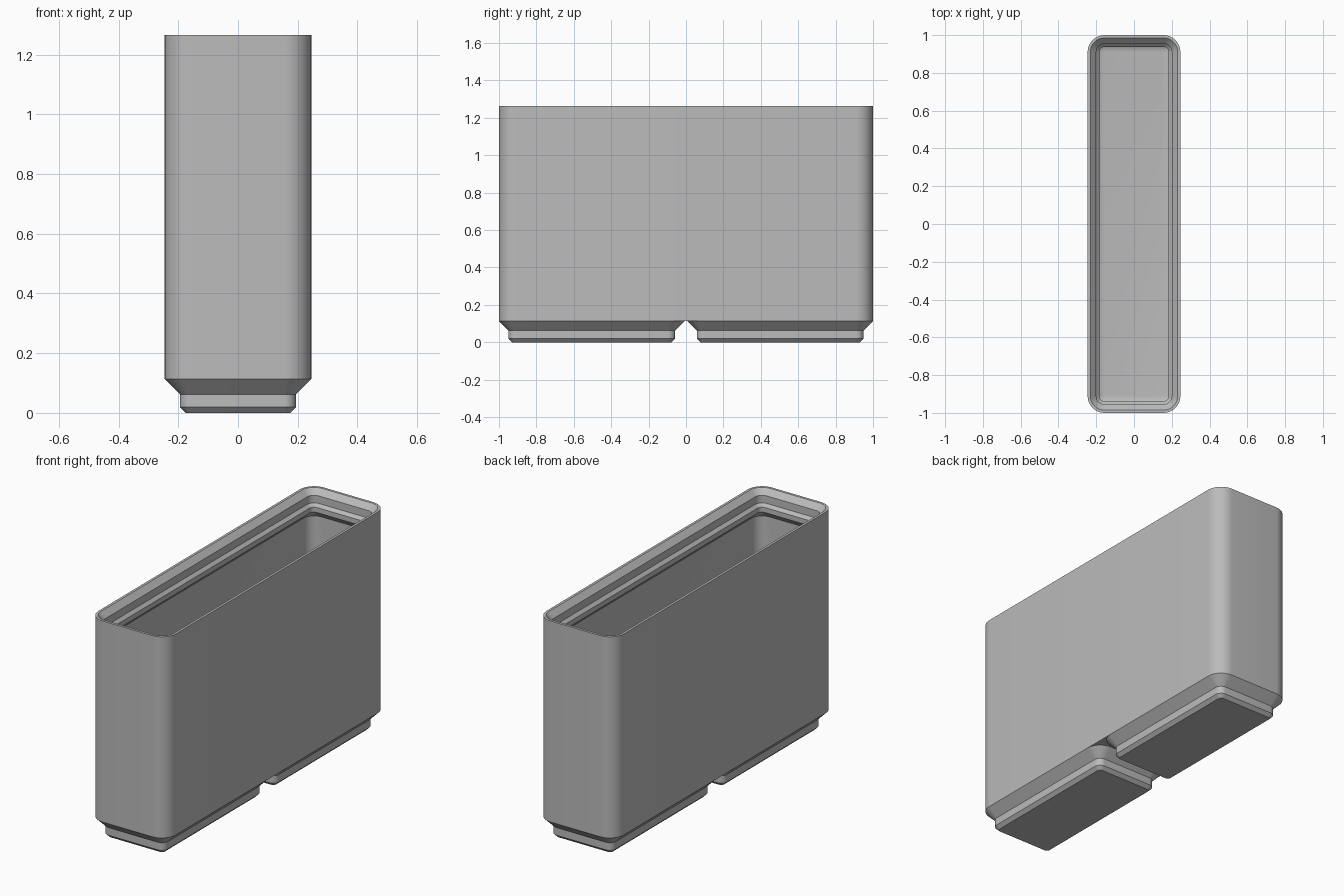
import bpy, bmesh, math

cube = bpy.data.objects.get("Cube")
if cube:
    bpy.data.objects.remove(cube, do_unlink=True)

S = 2 / 83.5            # working units to model units
HALF_X, HALF_Y = 10.25, 41.75
CORNER = 3.75
SEG = 10

grey = bpy.data.materials.new("plain grey")
grey.use_nodes = True
colour = (0.5, 0.5, 0.5, 1)
grey.diffuse_color = colour
grey.node_tree.nodes["Principled BSDF"].inputs["Base Color"].default_value = colour


def rounded_ring(bm, hx, hy, cy, inset, z):
    """Rounded rectangle, moved inwards by inset with concentric corners."""
    r = max(CORNER - inset, 0.03)
    ax, ay = hx - inset - r, hy - inset - r
    ring = []
    for quarter, (sx, sy) in enumerate([(1, 1), (-1, 1), (-1, -1), (1, -1)]):
        for i in range(SEG + 1):
            a = (quarter + i / SEG) * math.pi / 2
            ring.append(bm.verts.new(((sx * ax + r * math.cos(a)) * S,
                                      (cy + sy * ay + r * math.sin(a)) * S, z * S)))
    return ring


def loft(name, hx, hy, cy, profile, cap_end):
    """Skin rings along a profile of (inset, height) pairs."""
    bm = bmesh.new()
    rings = [rounded_ring(bm, hx, hy, cy, inset, z) for inset, z in profile]
    n = len(rings[0])
    for a, b in zip(rings, rings[1:]):
        for i in range(n):
            j = (i + 1) % n
            bm.faces.new((a[i], a[j], b[j], b[i]))
    bm.faces.new(rings[0][::-1])
    if cap_end:
        bm.faces.new(rings[-1])
    mesh = bpy.data.meshes.new(name)
    bm.to_mesh(mesh)
    bm.free()
    mesh.materials.append(grey)
    ob = bpy.data.objects.new(name, mesh)
    bpy.context.collection.objects.link(ob)
    bpy.ops.object.select_all(action='DESELECT')
    ob.select_set(True)
    bpy.context.view_layer.objects.active = ob
    bpy.ops.object.shade_smooth_by_angle(angle=math.radians(30))
    return ob


# Hollow body: outer wall, stepped lip, undercut, inner wall, filleted floor
BASE, TOP, FLOOR = 4.75, 52.8, 7.0
WALL, FILLET = 0.95, 2.8
profile = [(0, BASE), (0, TOP), (0.6, TOP), (1.9, TOP - 1.3), (1.9, TOP - 3.1),
           (2.6, TOP - 3.8), (2.6, TOP - 5.0), (WALL, TOP - 6.65)]
for i in range(9):
    a = i / 8 * math.pi / 2
    profile.append((WALL + FILLET * (1 - math.cos(a)),
                    FLOOR + FILLET * (1 - math.sin(a))))
loft("bin_body", HALF_X, HALF_Y, 0, profile, True)

# Two stepped feet
foot = [(2.95, 0), (2.15, 0.8), (2.15, 2.6), (0, BASE)]
for name, side in (("front_foot", -1), ("back_foot", 1)):
    loft(name, HALF_X, 20.75, side * 21, foot, False)
